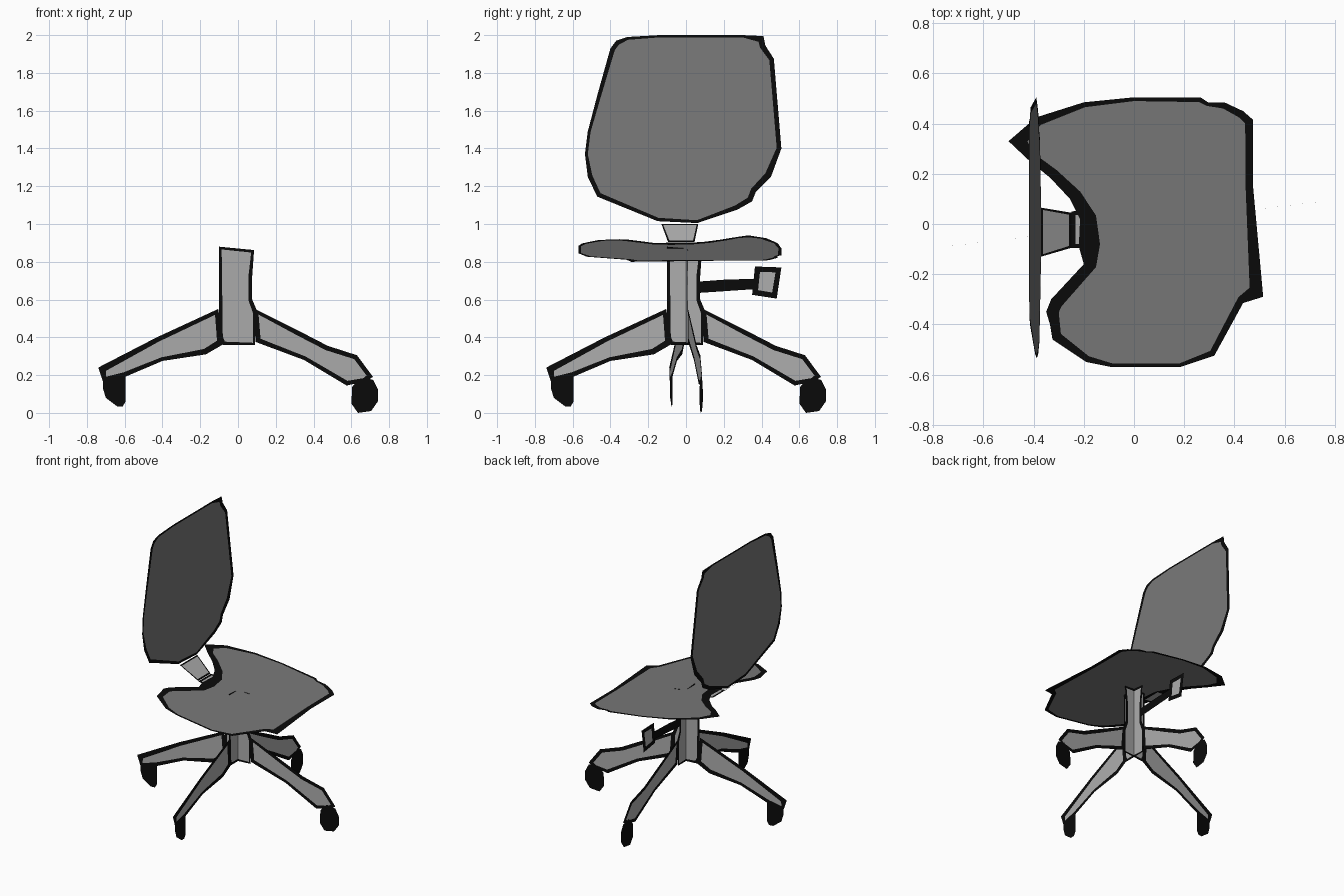
import bpy, bmesh, math
from mathutils import Vector


def material(name, v):
    m = bpy.data.materials.new(name)
    m.diffuse_color = (v, v, v, 1)
    return m


BLACK = material("outline black", 0.003)
DARK = material("cushion grey", 0.19)
LIGHT = material("frame grey", 0.42)


def plate(name, pts, place, fill=None, width=0.025):
    """Flat outlined cut-out. pts: (u, v[, border width]); place maps (u, v) to 3D."""
    p = [Vector(q[:2]) for q in pts]
    n = len(p)
    area = sum(p[i - 1].x * p[i].y - p[i].x * p[i - 1].y for i in range(n))
    sign = 1 if area > 0 else -1
    bm = bmesh.new()
    outer = [bm.verts.new(place(*q)) for q in p]
    if fill is None:
        bm.faces.new(outer)
    else:
        inner = []
        for i in range(n):
            a = (p[i] - p[i - 1]).normalized()
            b = (p[(i + 1) % n] - p[i]).normalized()
            d = (Vector((-a.y, a.x)) + Vector((-b.y, b.x))).normalized() * sign
            w = pts[i][2] if len(pts[i]) > 2 else width
            inner.append(bm.verts.new(place(*(p[i] + d * w))))
        for i in range(n):
            j = (i + 1) % n
            bm.faces.new((outer[i], outer[j], inner[j], inner[i]))
        bm.faces.new(inner).material_index = 1
    me = bpy.data.meshes.new(name)
    bm.to_mesh(me)
    bm.free()
    me.materials.append(BLACK)
    if fill:
        me.materials.append(fill)
    ob = bpy.data.objects.new(name, me)
    bpy.context.collection.objects.link(ob)
    return ob


# Planes the parts lie in
def side_plane(u, v):
    return (0, u, v)


def cross_plane(u, v):
    return (u, 0.12 * u, v)


def back_plane(u, v):
    return (-0.37 - 0.048 * (v - 1), u, v)


def seat_plane(u, v):
    return (u, v, 0.871 - 0.138 * u)


def under_seat(u, v):
    return (u, v, 0.867 - 0.138 * u)


def bracket_plane(u, v):
    return (u, v, 0.905 - 0.79 * (u + 0.25))


# Backrest
plate("backrest", [
    (-.31, 1.99, .015), (-.14, 2.0, .012), (.30, 2.0, .012), (.41, 1.995, .04),
    (.42, 1.945, .03), (.465, 1.875), (.505, 1.40), (.45, 1.25, .035),
    (.37, 1.17, .03), (.35, 1.12, .03), (.27, 1.075), (.06, 1.005, .015),
    (-.15, 1.015, .018), (-.47, 1.145), (-.52, 1.25), (-.535, 1.37, .015),
    (-.52, 1.49, .015), (-.47, 1.68, .02), (-.40, 1.93), (-.37, 1.97)],
    back_plane, DARK)

# Seat with notch at the back
plate("seat", [
    (-.50, .33, .075), (-.39, .425, .035), (-.20, .485, .02), (0, .505, .015),
    (.265, .505, .02), (.295, .485, .015), (.36, .485, .025), (.435, .45, .03),
    (.475, .415, .035), (.475, .145, .03), (.515, -.29, .065), (.435, -.315, .03),
    (.32, -.525, .025), (.185, -.57, .015), (-.09, -.57, .015), (-.19, -.55, .025),
    (-.325, -.46, .04), (-.335, -.40, .04), (-.35, -.35, .05), (-.33, -.30, .05),
    (-.20, -.16, .05), (-.22, -.09, .085), (-.215, .02, .065), (-.255, .10, .05),
    (-.335, .185, .04), (-.415, .25, .035)],
    seat_plane, DARK)

# Bracket joining seat and backrest
plate("back_bracket", [(-.37, -.13), (-.37, .065), (-.25, .045), (-.25, -.095)],
      bracket_plane, LIGHT, .012)
plate("bracket_foot", [(-.25, -.095), (-.25, .05), (-.15, .06), (-.15, -.10)],
      under_seat, LIGHT, .022)

# Column, legs and casters: the same cut-out in two crossing planes
COLUMN = [(-.10, .88, .02), (-.10, .40, .02), (-.08, .36, .02), (.09, .36, .015),
          (.105, .53), (.075, .60, .02), (.075, .72, .02), (.085, .862, .02)]
LEG_A = [(.09, .55, .035), (.33, .43), (.475, .355), (.63, .305), (.715, .19, .035),
         (.67, .165, .02), (.575, .145), (.35, .28, .02), (.095, .375, .03)]
LEG_B = [(-.105, .55, .035), (-.43, .40), (-.74, .24, .045), (-.715, .165, .03),
         (-.60, .19), (-.40, .275, .02), (-.17, .31, .03), (-.075, .365, .04)]
CASTER_A = [(.65, .19), (.715, .175), (.74, .125), (.74, .06), (.705, .01),
            (.635, .0), (.60, .05), (.605, .14)]
CASTER_B = [(-.715, .19), (-.595, .20), (-.595, .06), (-.61, .035), (-.64, .035),
            (-.70, .08), (-.715, .13)]
for tag, plane in (("side", side_plane), ("cross", cross_plane)):
    plate(f"column_{tag}", COLUMN, plane, LIGHT)
    plate(f"leg_{tag}_a", LEG_A, plane, LIGHT)
    plate(f"leg_{tag}_b", LEG_B, plane, LIGHT)
    plate(f"caster_{tag}_a", CASTER_A, plane)
    plate(f"caster_{tag}_b", CASTER_B, plane)

# Height lever
plate("lever_stem", [(.065, .695), (.20, .705), (.36, .71), (.36, .655), (.065, .635)],
      side_plane)
plate("lever_paddle", [(.365, .775), (.505, .77), (.48, .605), (.35, .625)],
      side_plane, LIGHT, .04)
